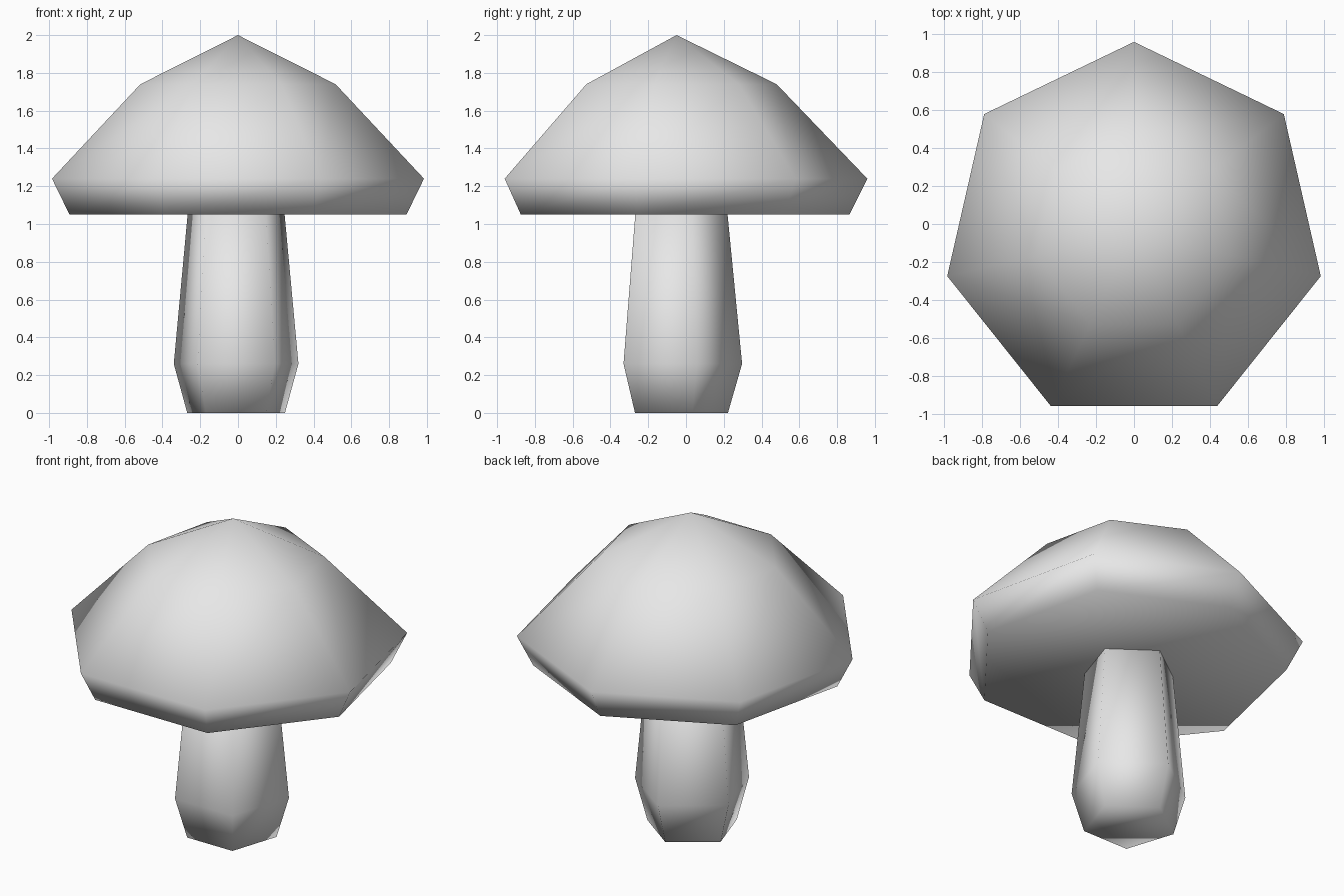
import bpy, bmesh, math

if "Cube" in bpy.data.objects:
    bpy.data.objects.remove(bpy.data.objects["Cube"])

grey = bpy.data.materials.new("plain grey")
grey.diffuse_color = (0.8, 0.8, 0.8, 1)
grey.use_nodes = True
grey.node_tree.nodes["Principled BSDF"].inputs["Base Color"].default_value = grey.diffuse_color


def lathe(name, sides, centre, rings, apex=None):
    """Stack polygon rings (radius, z), one corner towards +y, closed at both ends."""
    bm = bmesh.new()
    loops = []
    for r, z in rings:
        angles = [math.pi / 2 + math.tau * i / sides for i in range(sides)]
        loops.append([bm.verts.new((centre[0] + r * math.cos(a),
                                    centre[1] + r * math.sin(a), z)) for a in angles])
    bm.faces.new(loops[0][::-1])
    for low, high in zip(loops, loops[1:]):
        for i in range(sides):
            j = (i + 1) % sides
            bm.faces.new((low[i], low[j], high[j], high[i]))
    if apex is None:
        bm.faces.new(loops[-1])
    else:
        tip = bm.verts.new((centre[0], centre[1], apex))
        for i in range(sides):
            bm.faces.new((loops[-1][i], loops[-1][(i + 1) % sides], tip))
    for f in bm.faces:
        f.smooth = True
    mesh = bpy.data.meshes.new(name)
    bm.to_mesh(mesh)
    bm.free()
    mesh.materials.append(grey)
    obj = bpy.data.objects.new(name, mesh)
    bpy.context.collection.objects.link(obj)
    return obj


# Five-sided stem with a bulge near the foot
lathe("stem", 5, (-0.01, -0.05), [(0.272, 0), (0.347, 0.26), (0.27, 1.05)])

# Seven-sided cap rising to a point
lathe("cap", 7, (0, -0.05), [(0.915, 1.05), (1.01, 1.24), (0.53, 1.74)], apex=2.0)
